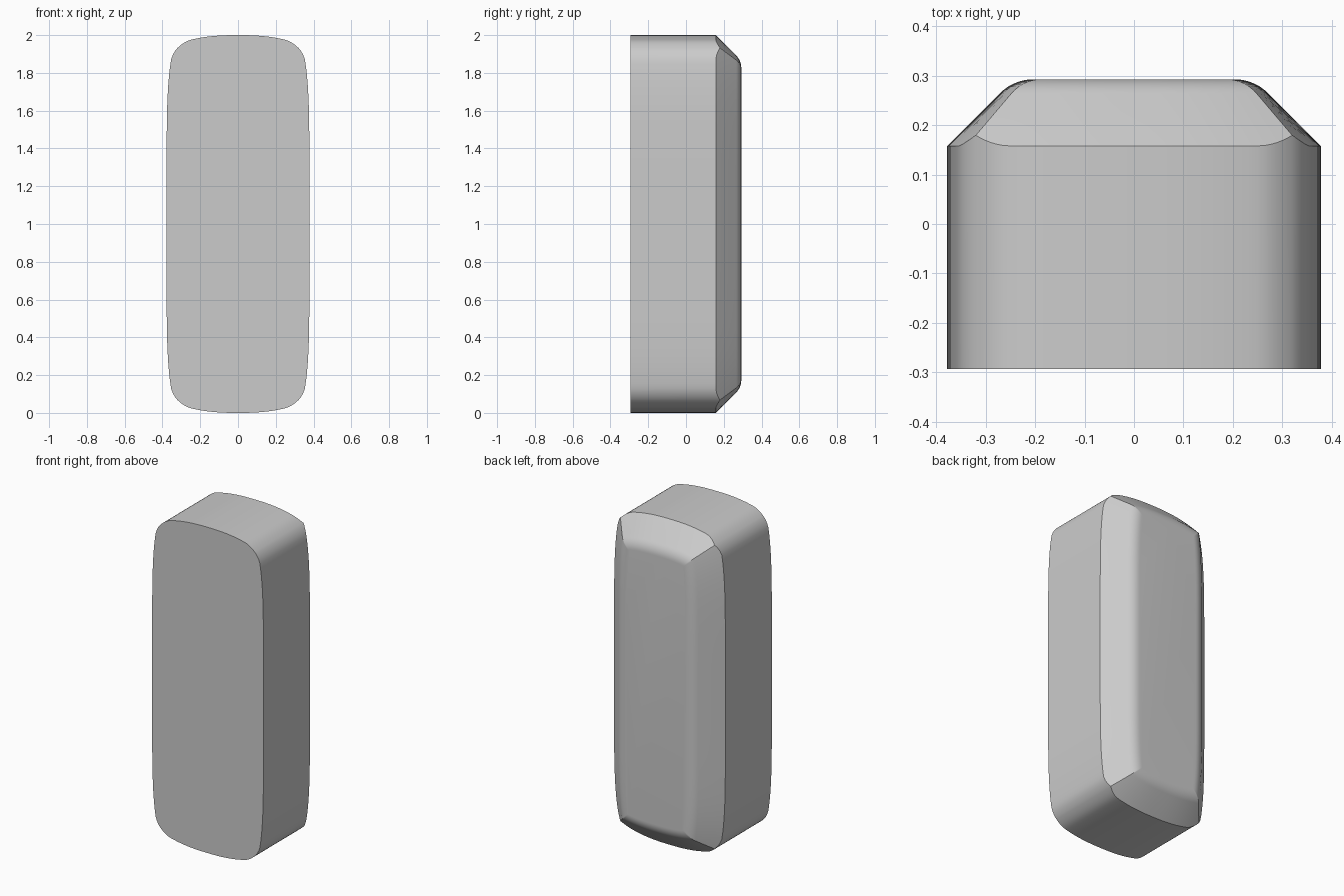
import bpy, bmesh, math

cube = bpy.data.objects.get("Cube")
if cube:
    bpy.data.objects.remove(cube)

HALF_W, HALF_H, FRONT, RIM = 0.378, 1.0, -0.293, 0.158
CORNER_X, CORNER_Z, CORNER_D = 0.32, 0.9325, 0.0215


# Gently bowed side and end paths, measured from the centre
def side_x(z):
    return HALF_W - 0.023 * (abs(z) / 0.865) ** 6


def end_z(x):
    return HALF_H - 0.025 * (abs(x) / 0.25) ** 2.5


# Depth by which the corner rounding cuts inside those paths
def corner_cut(v, start, end):
    return CORNER_D * max(0, (v - start) / (end - start)) ** 2


# Mitre point of a loop that is inset by d
def mitre(d):
    x, z = CORNER_X, CORNER_Z
    for _ in range(60):
        x, z = side_x(z) - d, end_z(x) - d
    return x, z


def steps(n):
    return [1 - (1 - i / n) ** 1.6 for i in range(n + 1)]


# Turn one quarter (end middle to side middle) into a full loop
def full_loop(quarter):
    q2 = [(x, -z, y) for x, z, y in reversed(quarter[:-1])]
    right = quarter + q2
    left = [(-x, z, y) for x, z, y in reversed(right[1:-1])]
    return [(x, y, z + HALF_H) for x, z, y in right + left]


def rim_quarter(flat_y=None):
    pts = []
    for t in steps(18):
        x = t * CORNER_X
        d = corner_cut(x, 0.25, CORNER_X)
        pts.append((x, end_z(x) - d, RIM + d if flat_y is None else flat_y))
    for t in reversed(steps(22)[:-1]):
        z = t * CORNER_Z
        d = corner_cut(z, 0.865, CORNER_Z)
        pts.append((side_x(z) - d, z, RIM + d if flat_y is None else flat_y))
    return pts


def inset_quarter(d, h):
    xc, zc = mitre(d)
    ends = [(t * xc, end_z(t * xc) - d, RIM + h) for t in steps(18)]
    sides = [(side_x(t * zc) - d, t * zc, RIM + h) for t in reversed(steps(22)[:-1])]
    return ends + sides


# Straight bevel that rolls over into the flat back
R, START = 0.095, 0.107
quarters = [rim_quarter(FRONT), rim_quarter()]
for i in range(8):
    a = math.radians(45) * (1 - i / 7)
    d = START + R * (math.sin(math.radians(45)) - math.sin(a))
    h = START + R * (math.cos(a) - math.cos(math.radians(45)))
    quarters.append(inset_quarter(d, h))

bm = bmesh.new()
loops = [[bm.verts.new(p) for p in full_loop(q)] for q in quarters]
for a, b in zip(loops, loops[1:]):
    for i in range(len(a)):
        j = (i + 1) % len(a)
        bm.faces.new((a[i], a[j], b[j], b[i]))
bm.faces.new(loops[0])
bm.faces.new(loops[-1])
bmesh.ops.recalc_face_normals(bm, faces=bm.faces)
mesh = bpy.data.meshes.new("bevelled_block")
bm.to_mesh(mesh)
bm.free()

block = bpy.data.objects.new("bevelled_block", mesh)
bpy.context.collection.objects.link(block)

# Plain grey finish
grey = bpy.data.materials.new("light_grey")
grey.use_nodes = True
colour = (0.6, 0.6, 0.6, 1)
grey.diffuse_color = colour
grey.node_tree.nodes["Principled BSDF"].inputs["Base Color"].default_value = colour
mesh.materials.append(grey)

bpy.ops.object.select_all(action='DESELECT')
block.select_set(True)
bpy.context.view_layer.objects.active = block
bpy.ops.object.shade_smooth_by_angle(angle=math.radians(30))
